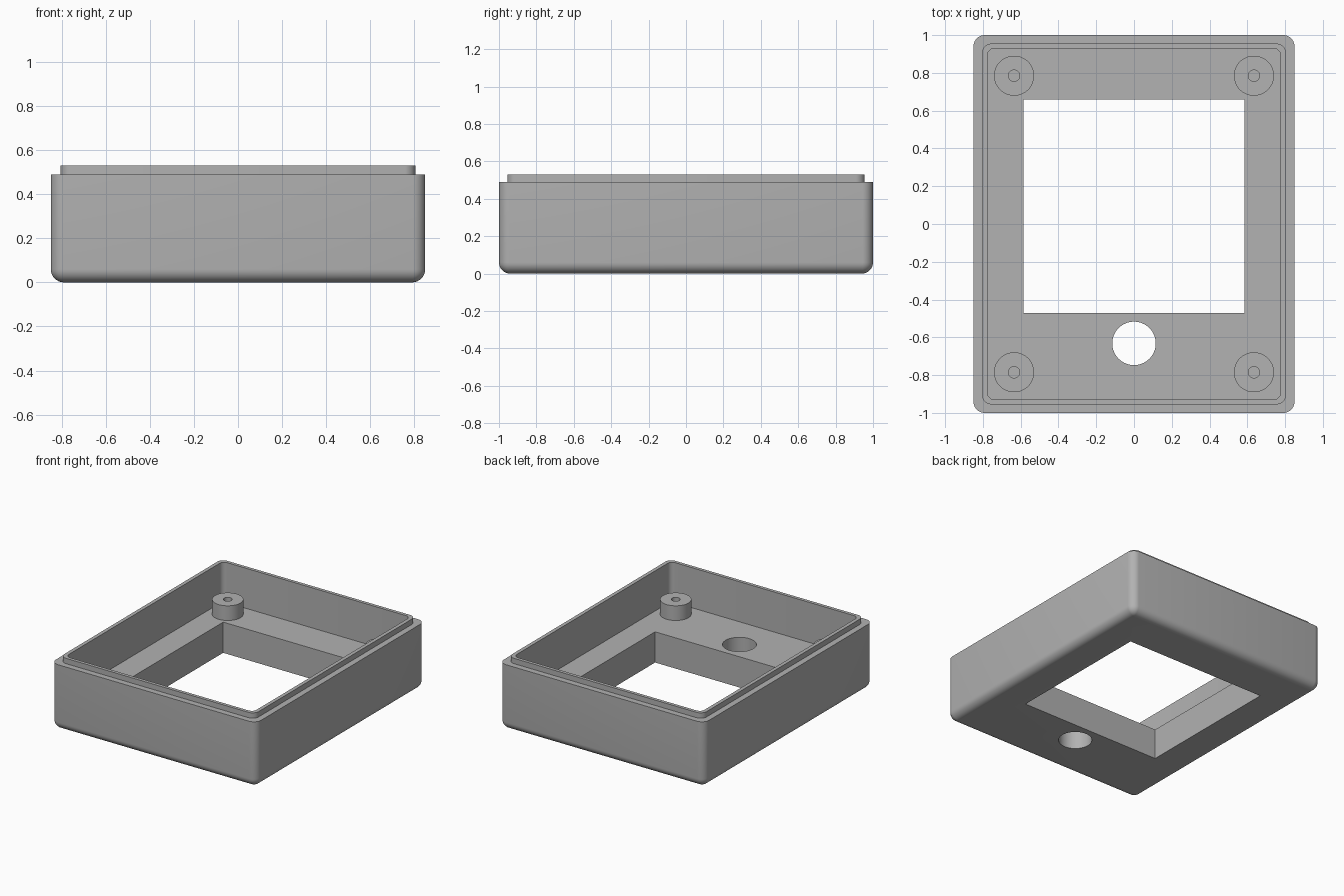
import bpy, bmesh
from math import sin, cos, pi, radians

if "Cube" in bpy.data.objects:
    bpy.data.objects.remove(bpy.data.objects["Cube"], do_unlink=True)

# One plain grey plastic
GREY = (0.445, 0.445, 0.445, 1)
plastic = bpy.data.materials.new("grey_plastic")
plastic.use_nodes = True
plastic.diffuse_color = GREY
plastic.node_tree.nodes["Principled BSDF"].inputs["Base Color"].default_value = GREY


def ring(hx, hy, r, z, steps=10):
    """Rounded rectangle of half sizes hx, hy; a circle when hx = hy = r."""
    pts = []
    for q, (sx, sy) in enumerate([(1, 1), (-1, 1), (-1, -1), (1, -1)]):
        for i in range(steps):
            a = (q + (i + 0.5) / steps) * pi / 2
            pts.append((sx * (hx - r) + r * cos(a), sy * (hy - r) + r * sin(a), z))
    return pts


def loft(name, rings, location=(0, 0, 0)):
    """Closed solid skinned over a stack of rings, capped at both ends."""
    bm = bmesh.new()
    loops = [[bm.verts.new(p) for p in pts] for pts in rings]
    for a, b in zip(loops, loops[1:]):
        n = len(a)
        for i in range(n):
            j = (i + 1) % n
            bm.faces.new((a[i], a[j], b[j], b[i]))
    bm.faces.new(loops[0][::-1])
    bm.faces.new(loops[-1])
    bmesh.ops.recalc_face_normals(bm, faces=bm.faces)
    mesh = bpy.data.meshes.new(name)
    bm.to_mesh(mesh)
    bm.free()
    mesh.materials.append(plastic)
    obj = bpy.data.objects.new(name, mesh)
    obj.location = location
    bpy.context.collection.objects.link(obj)
    return obj


def smooth(obj):
    bpy.ops.object.select_all(action="DESELECT")
    obj.select_set(True)
    bpy.context.view_layer.objects.active = obj
    bpy.ops.object.shade_smooth_by_angle(angle=radians(30))


W, D, R = 0.85, 1.0, 0.06
RIM, LIP, FLOOR, POST = 0.49, 0.53, 0.23, 0.34

# Case shell: filleted base, wall, stepped lip, inner wall and floor
rings = []
for i in range(9):
    a = i / 8 * pi / 2
    inset = R * (1 - sin(a))
    rings.append(ring(W - inset, D - inset, max(R - inset, 0.002), R * (1 - cos(a))))
rings += [
    ring(W, D, R, RIM),
    ring(0.805, 0.955, 0.05, RIM),
    ring(0.805, 0.955, 0.05, LIP),
    ring(0.777, 0.93, 0.04, LIP),
    ring(0.777, 0.93, 0.04, FLOOR),
]
case = loft("case_shell", rings)

# Openings through the floor
bpy.ops.mesh.primitive_cube_add(size=1, location=(0, 0.095, 0.1))
window = bpy.context.object
window.name = "window_cutter"
window.scale = (1.17, 1.13, 0.5)
bpy.ops.mesh.primitive_cylinder_add(vertices=64, radius=0.115, depth=0.5,
                                    location=(0, -0.632, 0.1))
button = bpy.context.object
button.name = "round_hole_cutter"
for cutter in (window, button):
    cutter.data.materials.append(plastic)
    mod = case.modifiers.new(cutter.name, "BOOLEAN")
    mod.operation = "DIFFERENCE"
    mod.solver = "EXACT"
    mod.object = cutter
    bpy.context.view_layer.objects.active = case
    bpy.ops.object.modifier_apply(modifier=mod.name)
    bpy.data.objects.remove(cutter, do_unlink=True)
smooth(case)

# Four screw posts with blind holes
for side, sx in (("left", 1), ("right", -1)):
    for end, sy in (("front", -1), ("back", 1)):
        profile = [(0.106, FLOOR - 0.01), (0.106, POST), (0.03, POST), (0.03, FLOOR + 0.01)]
        post = loft(f"screw_post_{end}_{side}", [ring(r, r, r, z) for r, z in profile],
                    (sx * 0.635, sy * 0.785, 0))
        smooth(post)
